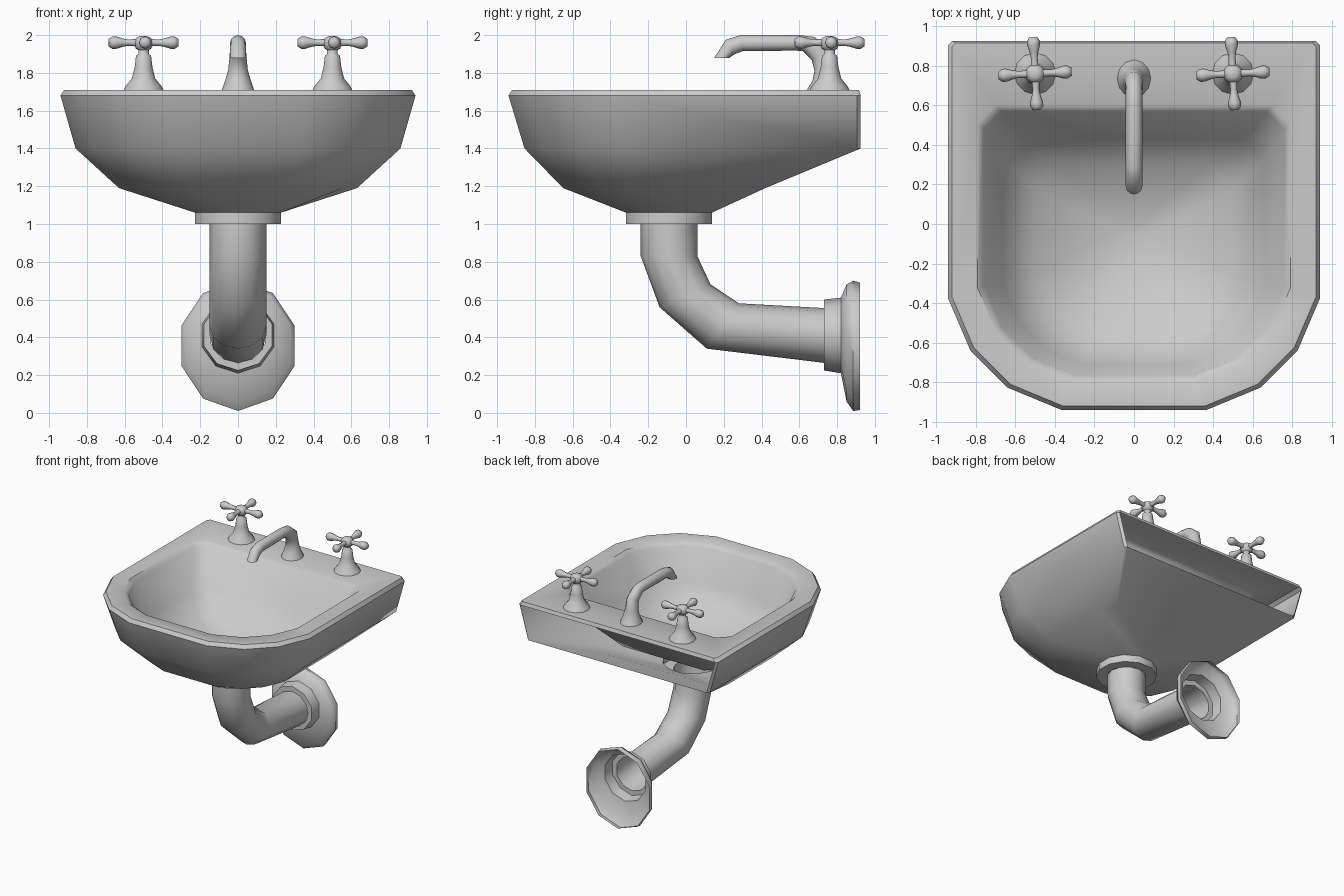
import bpy, bmesh, math
from math import sin, cos, pi

if "Cube" in bpy.data.objects:
    bpy.data.objects.remove(bpy.data.objects["Cube"])


def loft(name, rings, cap_start=False, cap_end=False, skip=(), angle=40):
    """Skin closed rings of equal point count; skip holds (band, side) faces left open."""
    bm = bmesh.new()
    vs = [[bm.verts.new(p) for p in r] for r in rings]
    n = len(rings[0])
    for k in range(len(vs) - 1):
        for i in range(n):
            if (k, i) not in skip:
                j = (i + 1) % n
                bm.faces.new((vs[k][i], vs[k][j], vs[k + 1][j], vs[k + 1][i]))
    if cap_start:
        bm.faces.new(vs[0])
    if cap_end:
        bm.faces.new(vs[-1])
    bmesh.ops.recalc_face_normals(bm, faces=bm.faces)
    me = bpy.data.meshes.new(name)
    bm.to_mesh(me)
    bm.free()
    ob = bpy.data.objects.new(name, me)
    bpy.context.collection.objects.link(ob)
    bpy.ops.object.select_all(action='DESELECT')
    ob.select_set(True)
    bpy.context.view_layer.objects.active = ob
    bpy.ops.object.shade_smooth_by_angle(angle=math.radians(angle))
    return ob


def mirrored(right, z):
    return [(x, y, z) for x, y in right] + [(-x, y, z) for x, y in reversed(right)]


def basin_ring(w, back, front, z, c):
    """D-shaped outline: small back chamfer c, faceted round front."""
    return mirrored([(w - c, back), (w, back - c), (w, front + .6 * w),
                     (.88 * w, front + .32 * w), (.68 * w, front + .12 * w),
                     (.39 * w, front)], z)


def drain_ring(r, z):
    a = [math.radians(15 + 30 * i) for i in range(6)]
    return mirrored([(r * sin(t), -.09 + r * cos(t)) for t in a], z)


def pair_ring(a, b, hw, n=12):
    """Ellipse in space spanning the side-view points a and b (y, z)."""
    cy, cz = (a[0] + b[0]) / 2, (a[1] + b[1]) / 2
    vy, vz = (b[0] - a[0]) / 2, (b[1] - a[1]) / 2
    return [(hw * sin(2 * pi * i / n), cy + vy * cos(2 * pi * i / n),
             cz + vz * cos(2 * pi * i / n)) for i in range(n)]


def turned(name, profile, n, **kw):
    return loft(name, [[(r * cos(2 * pi * i / n), r * sin(2 * pi * i / n), z)
                        for i in range(n)] for r, z in profile], **kw)


# Basin: outer shell, rim, deck and bowl as one skin, open at the wall side
basin = [drain_ring(.15, 1.0), drain_ring(.235, 1.0), drain_ring(.235, 1.06),
         basin_ring(.63, .42, -.65, 1.19, .1),
         basin_ring(.86, .925, -.855, 1.4, .02),
         basin_ring(.94, .925, -.94, 1.68, .02),
         basin_ring(.92, .915, -.92, 1.71, .02),
         basin_ring(.79, .60, -.80, 1.71, .09),
         basin_ring(.76, .57, -.765, 1.68, .09),
         basin_ring(.66, .43, -.71, 1.40, .10),
         basin_ring(.50, .30, -.55, 1.23, .12),
         drain_ring(.08, 1.13)]
loft("basin", basin, cap_end=True, skip={(4, 11)})

# Waste pipe: bent tube to the wall
pipe = [((-.24, 1.0), (.06, 1.0)), ((-.24, .83), (.06, .83)),
        ((-.14, .56), (.13, .68)), ((.11, .34), (.28, .58)), ((.73, .265), (.73, .555))]
loft("waste_pipe", [pair_ring(a, b, .15) for a, b in pipe], angle=50)

# Wall flange: collar flaring into a ten-sided plate, open behind
flange = [(.73, .265, .555, .15), (.73, .225, .60, .19), (.82, .21, .61, .2),
          (.85, .06, .68, .29), (.885, .01, .70, .315), (.92, .015, .69, .31)]
loft("wall_flange", [pair_ring((y, lo), (y, hi), hw, 10) for y, lo, hi, hw in flange])

# Spout
spout = [((.64, 1.71), (.83, 1.71), .085), ((.67, 1.76), (.80, 1.76), .068),
         ((.68, 1.81), (.785, 1.82), .052), ((.665, 1.87), (.77, 1.92), .044),
         ((.62, 1.915), (.68, 1.99), .042), ((.58, 1.918), (.60, 2.0), .042),
         ((.30, 1.915), (.29, 2.0), .042), ((.26, 1.90), (.21, 1.975), .042),
         ((.23, 1.88), (.15, 1.88), .042)]
loft("spout", [pair_ring(*s) for s in spout], cap_end=True, angle=50)

# Taps: flared post, round hub and four club-shaped arms each
post = [(.105, 1.71), (.095, 1.73), (.062, 1.77), (.047, 1.83), (.04, 1.89),
        (.028, 1.90), (.028, 1.93)]
hub = [(.02, 1.915), (.042, 1.93), (.05, 1.96), (.04, 1.985), (.02, 1.995)]
arm = [(.02, .03), (.017, .08), (.022, .11), (.033, .145), (.033, .165), (.02, .185)]
for side, x in (("left", -.5), ("right", .5)):
    for part, prof in (("post", post), ("hub", hub)):
        ob = turned(f"{side}_tap_{part}", prof, 12, cap_end=True, angle=60)
        ob.location = (x, .76, 0)
    for k in range(4):
        ob = turned(f"{side}_tap_arm_{k + 1}", arm, 8, cap_end=True, angle=60)
        ob.location = (x, .76, 1.96)
        ob.rotation_euler = (0, pi / 2, math.radians(3 + 90 * k))
